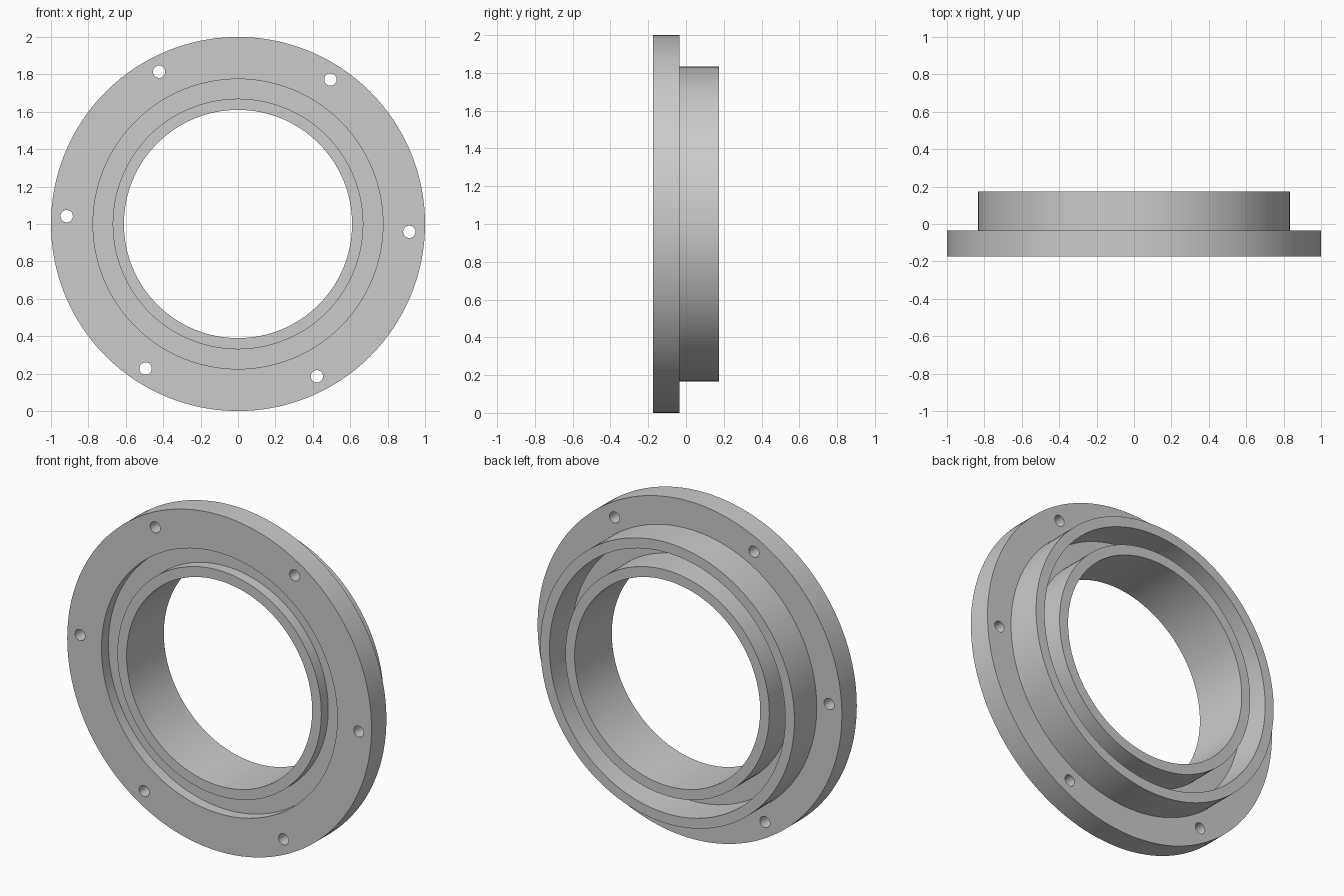
import bpy
import bmesh
from math import radians, cos, sin, pi
from mathutils import Vector

SEGMENTS = 128
CENTRE_Z = 1.0
FRONT, STEP, BACK = -0.175, -0.035, 0.175   # depths along y
GROOVE_FLOOR = -0.11                        # floor of the shallow front groove
BORE, HUB, GROOVE, COLLAR, FLANGE = 0.61, 0.67, 0.775, 0.835, 1.0   # radii

cube = bpy.data.objects.get("Cube")
if cube:
    bpy.data.objects.remove(cube, do_unlink=True)

# Plain grey metal
metal = bpy.data.materials.new("grey metal")
metal.use_nodes = True
grey = (0.6, 0.6, 0.6, 1)
metal.diffuse_color = grey
metal.node_tree.nodes["Principled BSDF"].inputs["Base Color"].default_value = grey


def add_object(name, bm):
    bmesh.ops.recalc_face_normals(bm, faces=bm.faces)
    mesh = bpy.data.meshes.new(name)
    bm.to_mesh(mesh)
    bm.free()
    mesh.materials.append(metal)
    obj = bpy.data.objects.new(name, mesh)
    bpy.context.collection.objects.link(obj)
    return obj


def lathe(name, profile):
    """Revolve a closed (radius, y) profile about the y axis."""
    bm = bmesh.new()
    rings = []
    for i in range(SEGMENTS):
        a = 2 * pi * i / SEGMENTS
        rings.append([bm.verts.new((r * cos(a), y, CENTRE_Z + r * sin(a)))
                      for r, y in profile])
    n = len(profile)
    for i, ring in enumerate(rings):
        following = rings[(i + 1) % SEGMENTS]
        for j in range(n):
            k = (j + 1) % n
            bm.faces.new((ring[j], ring[k], following[k], following[j]))
    return add_object(name, bm)


# Flange, collar and hub joined by a thin web, with a groove on each side
flange_ring = lathe("flange_ring", [
    (BORE, FRONT), (HUB, FRONT), (HUB, GROOVE_FLOOR), (GROOVE, GROOVE_FLOOR),
    (GROOVE, FRONT), (FLANGE, FRONT), (FLANGE, STEP), (COLLAR, STEP),
    (COLLAR, BACK), (GROOVE, BACK), (GROOVE, STEP), (HUB, STEP),
    (HUB, BACK), (BORE, BACK)])

# Six bolt holes through the flange
bm = bmesh.new()
for i in range(6):
    a = radians(60 * i - 2.6)
    pin = bmesh.ops.create_cone(bm, cap_ends=True, segments=32,
                                radius1=0.033, radius2=0.033, depth=0.3)
    bmesh.ops.rotate(bm, verts=pin["verts"], cent=(0, 0, 0),
                     matrix=Vector((0, 0, 1)).rotation_difference(
                         Vector((0, 1, 0))).to_matrix())
    bmesh.ops.translate(bm, verts=pin["verts"], vec=(
        0.917 * cos(a), (FRONT + STEP) / 2, CENTRE_Z + 0.917 * sin(a)))
cutter = add_object("bolt_hole_cutter", bm)
cutter.hide_render = True

cut = flange_ring.modifiers.new("bolt holes", "BOOLEAN")
cut.operation = "DIFFERENCE"
cut.solver = "EXACT"
cut.object = cutter
bpy.ops.object.select_all(action="DESELECT")
bpy.context.view_layer.objects.active = flange_ring
flange_ring.select_set(True)
bpy.ops.object.modifier_apply(modifier=cut.name)
bpy.data.objects.remove(cutter, do_unlink=True)

bpy.ops.object.shade_smooth_by_angle(angle=radians(30))
